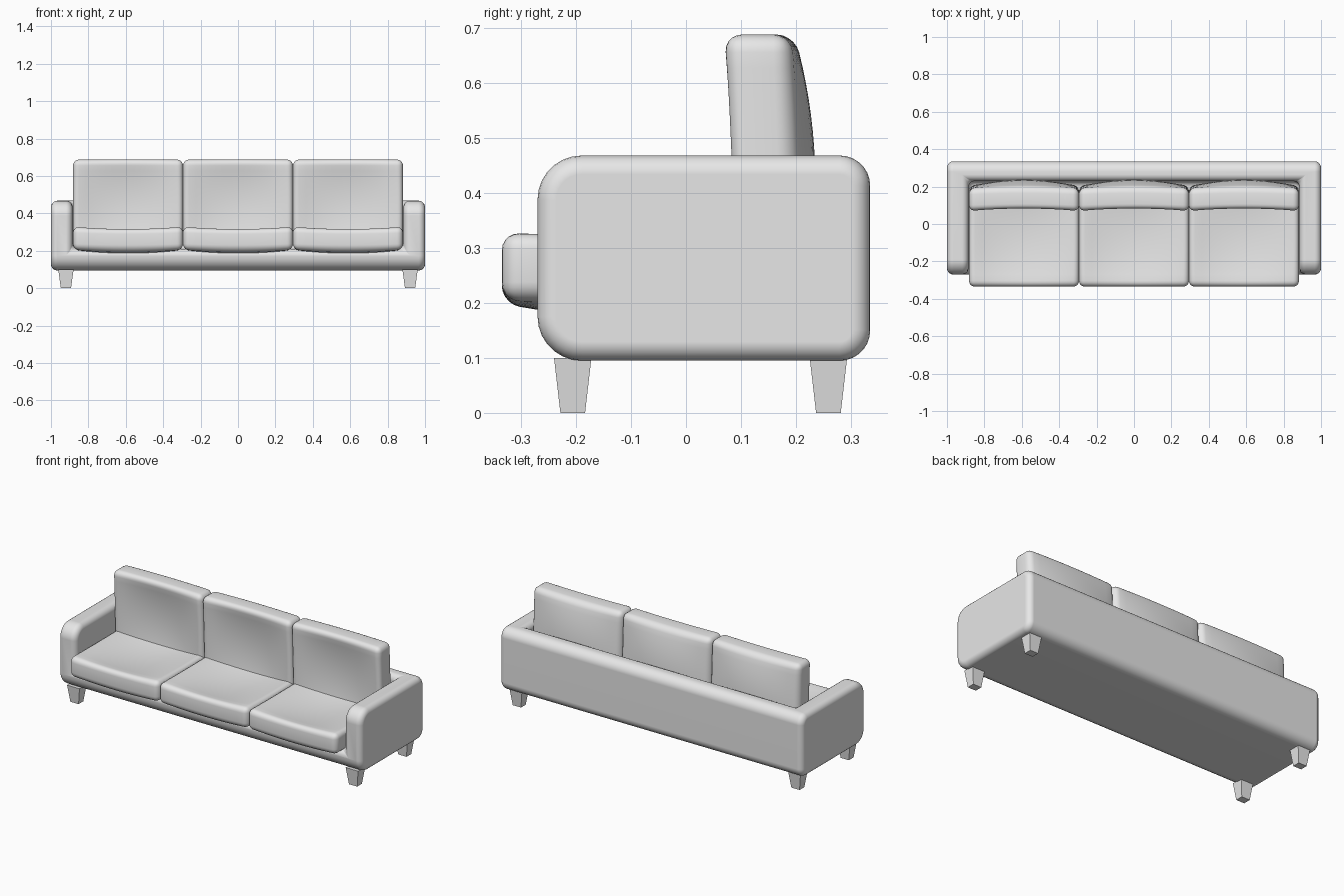
import bpy
import bmesh
import math
from mathutils import Vector

cube = bpy.data.objects.get("Cube")
if cube:
    bpy.data.objects.remove(cube, do_unlink=True)

GREY = (0.8, 0.8, 0.8, 1)
fabric = bpy.data.materials.new("light_grey")
fabric.diffuse_color = GREY
fabric.use_nodes = True
fabric.node_tree.nodes["Principled BSDF"].inputs["Base Color"].default_value = GREY


def finish(bm, name, smooth=True):
    bmesh.ops.recalc_face_normals(bm, faces=bm.faces)
    mesh = bpy.data.meshes.new(name)
    bm.to_mesh(mesh)
    bm.free()
    obj = bpy.data.objects.new(name, mesh)
    bpy.context.collection.objects.link(obj)
    mesh.materials.append(fabric)
    if smooth:
        bpy.ops.object.select_all(action='DESELECT')
        obj.select_set(True)
        bpy.context.view_layer.objects.active = obj
        bpy.ops.object.shade_smooth_by_angle(angle=math.radians(50))
    return obj


def box(bm, lo, hi):
    lo, hi = Vector(lo), Vector(hi)
    verts = bmesh.ops.create_cube(bm, size=1)["verts"]
    for v in verts:
        v.co = (lo + hi) / 2 + v.co * (hi - lo)
    return verts


# Frame: base, arms and back as one solid, built from a grid of cells
XS = (-1, -0.885, 0.885, 1)
YS = (-0.27, 0.23, 0.335)
ZS = (0.095, 0.21, 0.468)
bm = bmesh.new()
for i in range(3):
    for j in range(2):
        for k in range(2):
            if (i, j, k) != (1, 0, 1):
                box(bm, (XS[i], YS[j], ZS[k]), (XS[i + 1], YS[j + 1], ZS[k + 1]))
bmesh.ops.remove_doubles(bm, verts=bm.verts, dist=0.001)

# Drop the walls shared by neighbouring cells, then merge flat areas
walls = {}
for f in bm.faces:
    key = tuple(round(c, 3) for c in f.calc_center_median())
    walls.setdefault(key, []).append(f)
shared = [f for fs in walls.values() if len(fs) > 1 for f in fs]
if not shared:
    shared = [f for f in bm.faces if any(len(e.link_faces) > 2 for e in f.edges)
              and all(abs(c - s) > 0.01 for c, s in
                      zip(f.calc_center_median(), (XS[0], YS[0], ZS[0])))
              and all(abs(c - s) > 0.01 for c, s in
                      zip(f.calc_center_median(), (XS[-1], YS[-1], ZS[-1])))
              and not (abs(f.calc_center_median().x) < 0.9
                       and f.calc_center_median().z >= ZS[1] - 0.001
                       and f.calc_center_median().y <= YS[1] + 0.001)]
bmesh.ops.delete(bm, geom=shared, context='FACES')
bmesh.ops.recalc_face_normals(bm, faces=bm.faces)
bmesh.ops.dissolve_limit(bm, angle_limit=0.02, verts=bm.verts, edges=bm.edges)

# Large rounding of the side profile
for y, radius in ((YS[0], 0.08), (YS[2], 0.055)):
    edges = [e for e in bm.edges
             if abs(e.verts[0].co.x - e.verts[1].co.x) > 0.05
             and all(abs(v.co.y - y) < 0.001
                     and min(abs(v.co.z - ZS[0]), abs(v.co.z - ZS[2])) < 0.001
                     for v in e.verts)]
    bmesh.ops.bevel(bm, geom=edges, offset=radius, segments=7, profile=0.5,
                    affect='EDGES', clamp_overlap=False)
frame = finish(bm, "sofa_frame")
bevel = frame.modifiers.new("soft_edges", 'BEVEL')
bevel.width = 0.034
bevel.segments = 5
bevel.limit_method = 'ANGLE'
bevel.angle_limit = math.radians(40)
bevel.use_clamp_overlap = False
normals = frame.modifiers.new("even_shading", 'WEIGHTED_NORMAL')
normals.keep_sharp = False


# Cushions: rounded boxes, gridded and sagging along one axis
def cushion(name, lo, hi, long_axis, sag_axis, sag, radius=0.032):
    lo, hi = Vector(lo), Vector(hi)
    bm = bmesh.new()
    box(bm, lo, hi)
    bmesh.ops.bevel(bm, geom=bm.edges[:], offset=radius, segments=5,
                    profile=0.5, affect='EDGES')
    for axis in (0, long_axis):
        normal = Vector((0, 0, 0))
        normal[axis] = 1
        for step in range(1, 14):
            spot = lo.copy()
            spot[axis] += radius + (hi[axis] - lo[axis] - 2 * radius) * step / 14
            bmesh.ops.bisect_plane(bm, geom=bm.verts[:] + bm.edges[:] + bm.faces[:],
                                   plane_co=spot, plane_no=normal, dist=0.0001)
    mid, half = (lo + hi) / 2, (hi - lo) / 2
    for v in bm.verts:
        u = (v.co.x - mid.x) / half.x
        w = (v.co[long_axis] - mid[long_axis]) / half[long_axis]
        v.co[sag_axis] += sag * (1 - u * u) * (0.2 + 0.8 * (1 - w * w))
        if long_axis == 2:
            v.co.y += 0.008 * (hi.z - v.co.z) / 0.22 - 0.002
    finish(bm, name)


WIDTH = 0.588
for side, x in (("right", -WIDTH), ("middle", 0), ("left", WIDTH)):
    x0, x1 = x - WIDTH / 2, x + WIDTH / 2
    cushion("seat_cushion_" + side, (x0, -0.335, 0.206), (x1, 0.2, 0.329), 1, 2, -0.034)
    cushion("back_cushion_" + side, (x0, 0.07, 0.22), (x1, 0.192, 0.688), 2, 1, 0.036)

# Legs: tapered square blocks
for side, x in (("right", -0.92), ("left", 0.92)):
    for place, y in (("front", -0.206), ("back", 0.259)):
        bm = bmesh.new()
        for v in box(bm, (x - 0.041, y - 0.034, 0), (x + 0.041, y + 0.034, 0.1)):
            if v.co.z < 0.05:
                v.co.x = x + (v.co.x - x) * 0.66
                v.co.y = y + (v.co.y - y) * 0.66
        finish(bm, "leg_" + place + "_" + side, smooth=False)
